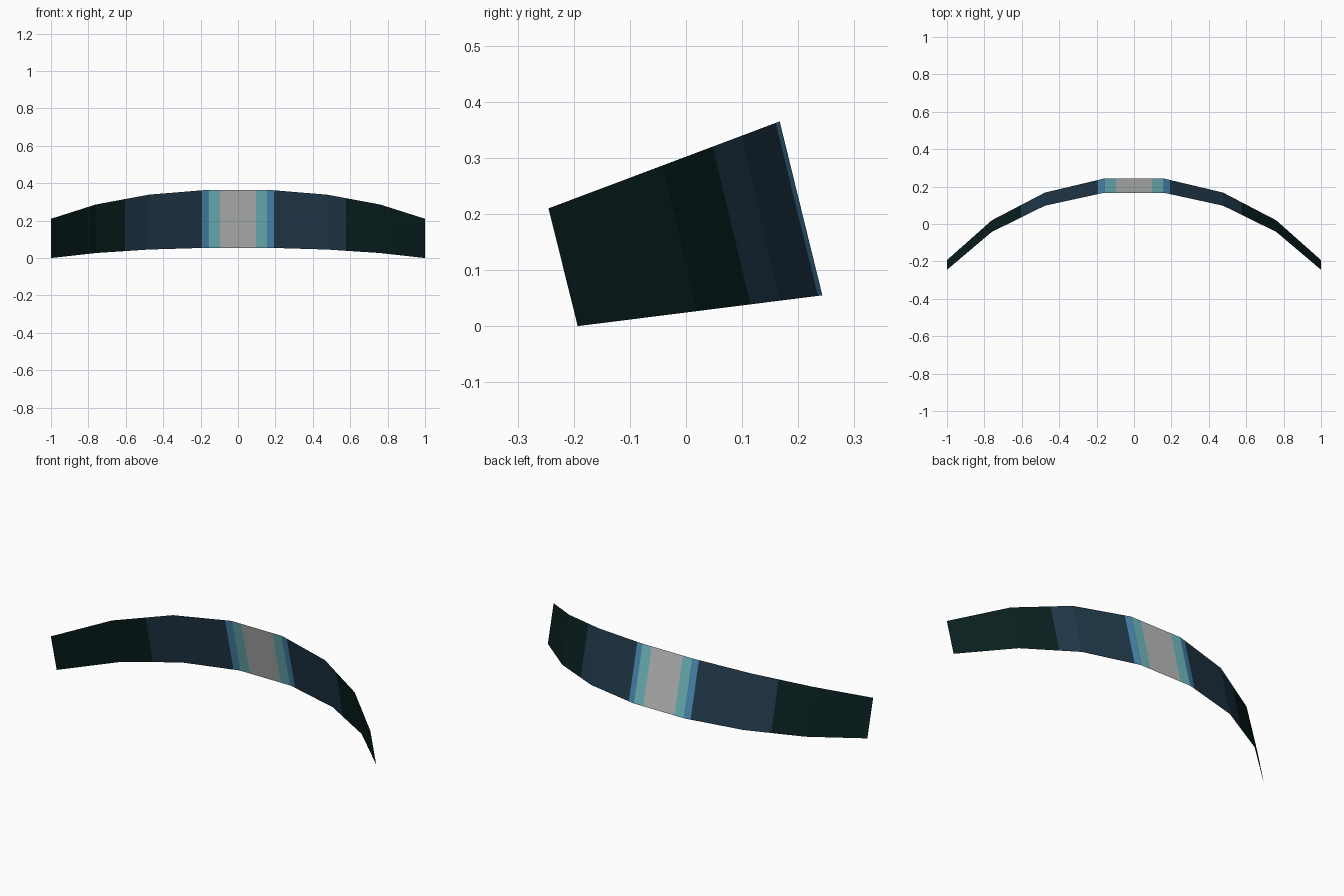
import bpy, bmesh

if "Cube" in bpy.data.objects:
    bpy.data.objects.remove(bpy.data.objects["Cube"])

# Half profile of the curved band: x, y of lower edge, y of upper edge
HALF = [(0.16, 0.243, 0.167), (0.476, 0.168, 0.098),
        (0.76, 0.02, -0.042), (1.0, -0.193, -0.245)]


def low_z(y):
    return 0.0243 + 0.126 * y


def high_z(y):
    return 0.302 + 0.376 * y


def material(name, rgb):
    m = bpy.data.materials.new(name)
    m.diffuse_color = (*rgb, 1.0)
    m.use_nodes = True
    m.node_tree.nodes["Principled BSDF"].inputs["Base Color"].default_value = m.diffuse_color
    return m


mats = [material("pale grey", (0.50, 0.51, 0.51)),
        material("teal", (0.17, 0.50, 0.53)),
        material("mid blue", (0.074, 0.27, 0.48)),
        material("navy", (0.016, 0.042, 0.072)),
        material("near black green", (0.003, 0.014, 0.014))]

# Curved band sheet, mirrored stations from left to right
stations = [(-x, a, b) for x, a, b in reversed(HALF)] + HALF
bm = bmesh.new()
rows = [(bm.verts.new((x, a, low_z(a))), bm.verts.new((x, b, high_z(b))))
        for x, a, b in stations]
for (a, b), (c, d) in zip(rows, rows[1:]):
    bm.faces.new((a, c, d, b))

# Cut the colour stripes (x limits on the left and right)
LIMITS = [(-0.097, 0.097), (-0.155, 0.155), (-0.193, 0.193), (-0.604, 0.578)]
for pair in LIMITS:
    for x in pair:
        bmesh.ops.bisect_plane(bm, geom=bm.verts[:] + bm.edges[:] + bm.faces[:],
                               plane_co=(x, 0, 0), plane_no=(1, 0, 0))

# Colour each stripe by its distance from the middle
for f in bm.faces:
    x = f.calc_center_median().x
    f.material_index = sum(not (lo < x < hi) for lo, hi in LIMITS)

mesh = bpy.data.meshes.new("curved_visor")
bm.to_mesh(mesh)
bm.free()
for m in mats:
    mesh.materials.append(m)
visor = bpy.data.objects.new("curved_visor", mesh)
bpy.context.collection.objects.link(visor)
